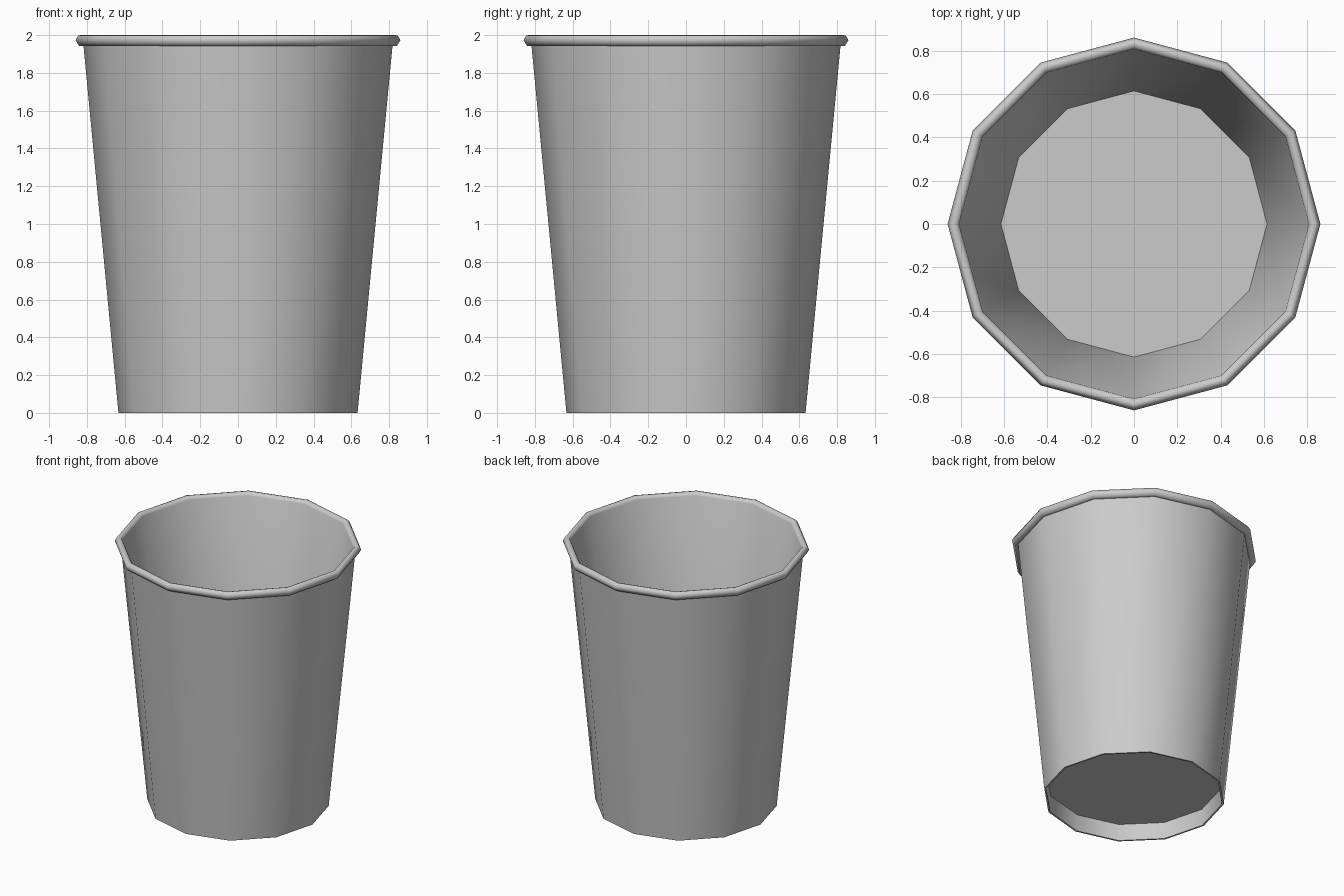
import bpy, bmesh, math

if "Cube" in bpy.data.objects:
    bpy.data.objects.remove(bpy.data.objects["Cube"])

SIDES = 12


def lathe(name, profile, closed=False, cap_ends=False):
    """Spin an (r, z) profile around z into a 12-sided part."""
    bm = bmesh.new()
    rings = []
    for r, z in profile:
        rings.append([bm.verts.new((r * math.cos(2 * math.pi * i / SIDES),
                                    r * math.sin(2 * math.pi * i / SIDES), z))
                      for i in range(SIDES)])
    pairs = list(zip(rings, rings[1:]))
    if closed:
        pairs.append((rings[-1], rings[0]))
    for a, b in pairs:
        for i in range(SIDES):
            j = (i + 1) % SIDES
            bm.faces.new((a[i], a[j], b[j], b[i]))
    if cap_ends:
        bm.faces.new(rings[0])
        bm.faces.new(rings[-1])
    bmesh.ops.recalc_face_normals(bm, faces=bm.faces)
    mesh = bpy.data.meshes.new(name)
    bm.to_mesh(mesh)
    bm.free()
    obj = bpy.data.objects.new(name, mesh)
    bpy.context.collection.objects.link(obj)
    bpy.ops.object.select_all(action='DESELECT')
    obj.select_set(True)
    bpy.context.view_layer.objects.active = obj
    bpy.ops.object.shade_smooth_by_angle(angle=math.radians(65))
    return obj


# Cup: recessed underside, skirt, tapered wall, rolled lip, inside wall, floor
lathe("cup_body", [
    (0.614, 0.125), (0.620, 0.0),                    # recess and skirt
    (0.633, 0.0), (0.818, 1.943),                    # outer wall
    (0.842, 1.943), (0.860, 1.973), (0.846, 1.998),  # rolled lip
    (0.832, 2.0), (0.816, 1.996), (0.807, 1.978),
    (0.614, 0.135),                                  # inside wall
], cap_ends=True)
